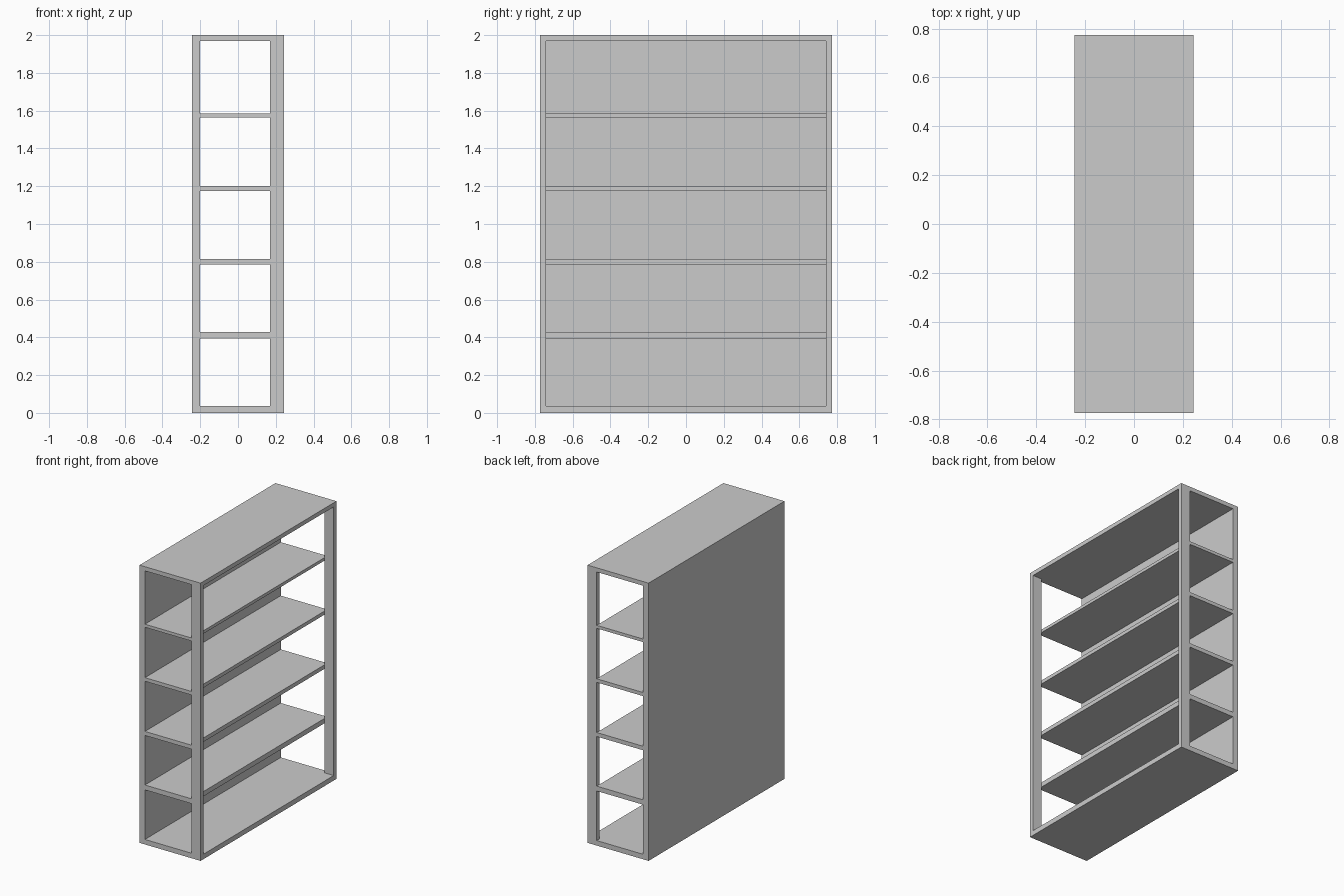
import bpy
import bmesh
from mathutils import Matrix, Vector

if "Cube" in bpy.data.objects:
    bpy.data.objects.remove(bpy.data.objects["Cube"])

# Overall half sizes and key planes
HX, HY, H = 0.243, 0.773, 2.0
PANEL_X = -0.20        # inner face of the closed side
POST_X = 0.17          # inner face of the posts / shelf edge
POST_Y = 0.742         # inner face of the posts along y
FLOOR, CEILING = 0.036, 1.97


def board(name, x, y, z):
    """Box spanning the given (min, max) ranges."""
    lo, hi = Vector((x[0], y[0], z[0])), Vector((x[1], y[1], z[1]))
    bm = bmesh.new()
    bmesh.ops.create_cube(bm, size=1.0, matrix=Matrix.LocRotScale(None, None, hi - lo))
    mesh = bpy.data.meshes.new(name)
    bm.to_mesh(mesh)
    bm.free()
    obj = bpy.data.objects.new(name, mesh)
    obj.location = (lo + hi) / 2
    bpy.context.collection.objects.link(obj)
    return obj


# Base and top boards
board("base_board", (-HX, HX), (-HY, HY), (0, FLOOR))
board("top_board", (-HX, HX), (-HY, HY), (CEILING, H))

# Closed side panel
board("side_panel", (-HX, PANEL_X), (-HY, HY), (FLOOR, CEILING))

# Corner posts on the open side
board("front_post", (POST_X, HX), (-HY, -POST_Y), (FLOOR, CEILING))
board("back_post", (POST_X, HX), (POST_Y, HY), (FLOOR, CEILING))

# Shelves, each a little thinner towards the top
for i, z in enumerate([(0.393, 0.428), (0.785, 0.814), (1.175, 1.201), (1.564, 1.586)]):
    board(f"shelf_{i + 1}", (PANEL_X, POST_X), (-HY, HY), z)
